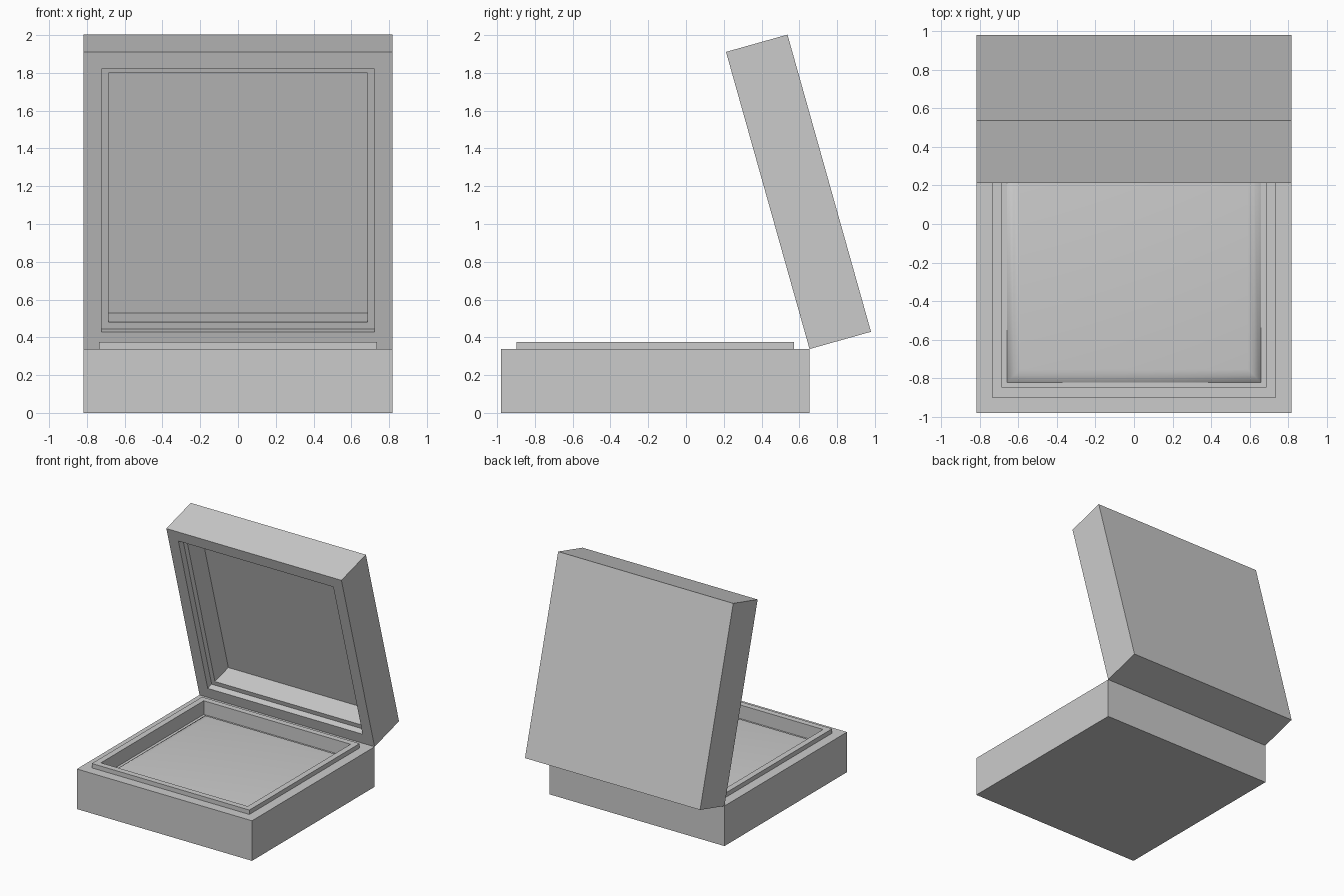
import bpy, bmesh, math

cube = bpy.data.objects.get("Cube")
if cube:
    bpy.data.objects.remove(cube, do_unlink=True)

HALF = 0.817          # half width of the square box
HEIGHT = 0.338        # height of each half
CENTRE_Y = -0.163     # middle of the base
OPEN = math.radians(15.7)   # lean of the open lid past upright

grey = bpy.data.materials.new("light_grey")
grey.use_nodes = True
colour = (0.6, 0.6, 0.6, 1)
grey.diffuse_color = colour
grey.node_tree.nodes["Principled BSDF"].inputs["Base Color"].default_value = colour


def square_loft(name, profile, cap_start=True):
    """Join square rings, given as (half width, height), and cap the ends."""
    bm = bmesh.new()
    rings = []
    for r, z in profile:
        rings.append([bm.verts.new((sx * r, sy * r, z))
                      for sx, sy in ((-1, -1), (1, -1), (1, 1), (-1, 1))])
    for a, b in zip(rings, rings[1:]):
        for i in range(4):
            j = (i + 1) % 4
            bm.faces.new((a[i], a[j], b[j], b[i]))
    bm.faces.new(rings[-1])
    if cap_start:
        bm.faces.new(rings[0])
        bmesh.ops.recalc_face_normals(bm, faces=bm.faces)
    mesh = bpy.data.meshes.new(name)
    bm.to_mesh(mesh)
    bm.free()
    mesh.materials.append(grey)
    obj = bpy.data.objects.new(name, mesh)
    bpy.context.collection.objects.link(obj)
    return obj


# Base tray with a raised locating lip and a recess
base = square_loft("base", [
    (HALF, 0), (HALF, HEIGHT), (0.735, HEIGHT), (0.735, 0.375),
    (0.685, 0.375), (0.685, 0.26)])
base.location.y = CENTRE_Y

# Softly rounded pad lying in the recess
pad = square_loft("cushion", [
    (0.658, 0.26), (0.645, 0.276), (0.622, 0.29), (0.59, 0.295)], cap_start=False)
pad.location.y = CENTRE_Y
for poly in pad.data.polygons:
    poly.use_smooth = True

# Lid: rebated opening at local z = 0, outer panel at local z = HEIGHT
lid = square_loft("lid", [
    (HALF, HEIGHT), (HALF, 0), (0.723, 0), (0.723, 0.055),
    (0.685, 0.055), (0.685, 0.24)])
lid.rotation_euler.x = OPEN - math.pi / 2
lid.location = (0, CENTRE_Y + HALF - HALF * math.sin(OPEN),
                HEIGHT + HALF * math.cos(OPEN))
